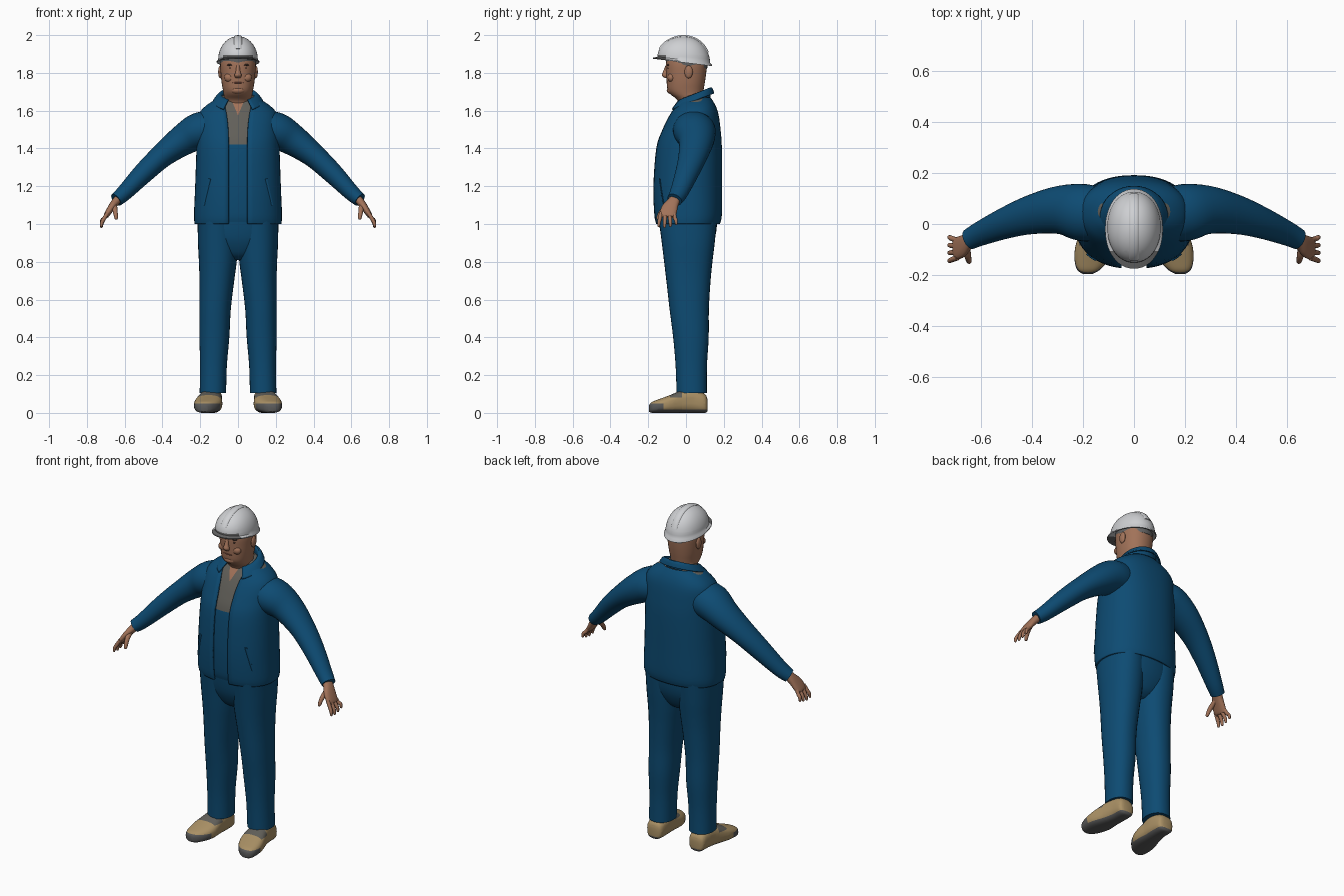
import bpy, bmesh
from math import sin, cos, pi, asin, copysign, radians
from mathutils import Vector

if "Cube" in bpy.data.objects:
    bpy.data.objects.remove(bpy.data.objects["Cube"])

X, Y, Z = Vector((1, 0, 0)), Vector((0, 1, 0)), Vector((0, 0, 1))


def material(name, r, g, b):
    m = bpy.data.materials.new(name)
    m.use_nodes = True
    m.diffuse_color = (r, g, b, 1)
    m.node_tree.nodes["Principled BSDF"].inputs["Base Color"].default_value = (r, g, b, 1)
    return m


blue = material("work_blue", .004, .07, .17)
grey = material("shirt_grey", .12, .115, .1)
skin_tone = material("skin", .36, .17, .1)
white = material("helmet_white", .62, .63, .65)
visor = material("helmet_grey", .13, .13, .13)
tan = material("boot_tan", .40, .28, .13)
rubber = material("sole_grey", .1, .1, .1)
dark = material("brow_dark", .07, .04, .03)
lip = material("lip", .22, .08, .055)


def finish(name, bm, mats, rule=None, mirror=False, thick=0):
    """Turn a bmesh into a smooth object, coloured by a rule on face centres."""
    me = bpy.data.meshes.new(name)
    for m in mats:
        me.materials.append(m)
    if rule:
        for f in bm.faces:
            f.material_index = rule(f.calc_center_median())
    bm.to_mesh(me)
    bm.free()
    me.shade_smooth()
    me.set_sharp_from_angle(angle=radians(42))
    ob = bpy.data.objects.new(name, me)
    bpy.context.collection.objects.link(ob)
    if thick:
        s = ob.modifiers.new("thickness", "SOLIDIFY")
        s.thickness, s.offset = thick, -1
    if mirror:
        ob.modifiers.new("mirror", "MIRROR")
    return ob


def smooth_path(rings, steps):
    """Catmull-Rom interpolation of every ring value."""
    out = []
    last = len(rings) - 1
    for i in range(last):
        a, b, c, d = (rings[min(max(i + k, 0), last)] for k in (-1, 0, 1, 2))
        for s in range(steps):
            t = s / steps
            out.append([q + .5 * t * (r - p + t * (2*p - 5*q + 4*r - w + t * (3*(q - r) + w - p)))
                        for p, q, r, w in zip(a, b, c, d)])
    return out + [list(rings[last])]


def loft(name, rings, mats, n=32, steps=4, p=2.0, axis=Z, side=X, cuts=(), warp=None, **kw):
    """Skin rings (x, y, z, half width, half depth[, front gap]); axis None follows the path."""
    bm = bmesh.new()
    path = smooth_path(rings, steps)
    is_open = len(path[0]) > 5
    loops = []
    for i, r in enumerate(path):
        c = Vector(r[:3])
        ax = axis or (Vector(path[min(i + 1, len(path) - 1)][:3]) - Vector(path[max(i - 1, 0)][:3])).normalized()
        u = (side - ax * side.dot(ax)).normalized()
        v = ax.cross(u)
        t0 = asin((r[5] / r[3]) ** (p / 2)) if is_open else 0
        loop = []
        for k in range(n + is_open):
            t = t0 + (2 * pi - 2 * t0) * k / n
            s, q = (copysign(abs(w) ** (2 / p), w) for w in (sin(t), cos(t)))
            co = c + u * r[3] * s - v * r[4] * q
            loop.append(bm.verts.new(warp(co) if warp else co))
        loops.append(loop)
    for a, b in zip(loops, loops[1:]):
        for k in range(n):
            j = k + 1 if is_open else (k + 1) % n
            bm.faces.new((a[k], a[j], b[j], b[k]))
    if not is_open:
        bm.faces.new(loops[0][::-1])
        bm.faces.new(loops[-1])
        bmesh.ops.recalc_face_normals(bm, faces=bm.faces[:])
    for co, no in cuts:
        bmesh.ops.bisect_plane(bm, geom=bm.verts[:] + bm.edges[:] + bm.faces[:],
                               plane_co=co, plane_no=no)
    return finish(name, bm, mats, **kw)


def ball(name, centre, size, mat, **kw):
    bm = bmesh.new()
    bmesh.ops.create_uvsphere(bm, u_segments=16, v_segments=10, radius=1)
    for v in bm.verts:
        v.co = Vector(centre) + Vector(a * b for a, b in zip(v.co, size))
    return finish(name, bm, [mat], **kw)


# Jacket: an open-fronted shell
jacket = [(0, .01, 1.0, .23, .17, .05), (0, .01, 1.05, .233, .18, .05),
          (0, .008, 1.2, .227, .183, .05), (0, .015, 1.4, .22, .175, .05),
          (0, .028, 1.5, .218, .155, .052), (0, .042, 1.58, .208, .13, .06),
          (0, .05, 1.63, .165, .105, .07), (0, .05, 1.67, .10, .08, .07)]
loft("jacket", jacket, [blue], n=48, p=2.3, thick=.012)

# Shirt and overall front worn underneath, with an open V neck
slope, v_low = .42, 1.575
inner = [(r[0], r[1], r[2] + .01, r[3] - .015, r[4] - .016) for r in jacket]
loft("shirt_and_overall", inner, [blue, grey, skin_tone], n=48, p=2.3,
     cuts=[((0, 0, 1.42), Z)] + [((0, 0, v_low), (s, 0, -slope)) for s in (1, -1)],
     rule=lambda c: 0 if c.z < 1.42 else 2 if c.y < .05 and abs(c.x) < slope * (c.z - v_low) else 1)


# Collars, tilted down towards the front
def collar_tilt(co):
    return co + Z * .4 * (co.y - .05)


loft("jacket_collar", [(0, .045, 1.64, .09, .085, .05), (0, .045, 1.678, .09, .083, .05),
                       (0, .04, 1.68, .103, .094, .055), (0, .025, 1.652, .128, .117, .075)],
     [blue], warp=collar_tilt, thick=.008)
loft("shirt_collar", [(0, .035, 1.62, .088, .088, .018), (0, .04, 1.662, .08, .075, .03)],
     [grey], warp=collar_tilt, thick=.006)

# Slanted pocket welts
welt = []
for x, z in ((.15, 1.24), (.165, 1.17), (.18, 1.10)):
    welt.append((x, .008 - .182 * (1 - (x / .229) ** 2.3) ** (1 / 2.3), z, .008, .004))
loft("pocket_welts", welt, [blue], n=8, axis=None, mirror=True)

# Sleeves
loft("sleeves", [(.10, .03, 1.505, .10, .095), (.20, .045, 1.493, .112, .099),
                 (.29, .055, 1.445, .095, .083), (.40, .037, 1.363, .077, .064),
                 (.50, .005, 1.27, .062, .055), (.60, -.037, 1.167, .048, .043),
                 (.645, -.06, 1.128, .041, .037)],
     [blue], axis=None, side=Y, mirror=True)

# Hands
loft("palms", [(.62, -.05, 1.148, .028, .022), (.65, -.068, 1.115, .032, .021),
               (.675, -.088, 1.08, .043, .018), (.697, -.098, 1.045, .042, .014),
               (.70, -.099, 1.038, .03, .007)],
     [skin_tone], n=20, p=2.4, axis=None, side=Y, mirror=True)
for i, finger in enumerate(("index", "middle", "ring", "little")):
    off = (i - 1.5) * .023
    drop = (.004, 0, .005, .016)[i]
    y = -.098 + off
    loft(finger + "_fingers",
         [(.69, y, 1.06, .010, .010), (.708, y + off * .15, 1.03, .0105, .0105),
          (.72, y + off * .3, 1.005 + drop, .0095, .0095),
          (.723, y + off * .35, .985 + drop, .007, .007),
          (.723, y + off * .35, .979 + drop, .002, .002)],
         [skin_tone], n=10, steps=3, axis=None, side=Y, mirror=True)
loft("thumbs", [(.655, -.08, 1.105, .015, .015), (.652, -.115, 1.08, .014, .014),
                (.648, -.136, 1.055, .012, .012), (.645, -.148, 1.03, .009, .009),
                (.645, -.15, 1.023, .002, .002)],
     [skin_tone], n=10, axis=None, side=X, mirror=True)

# Trousers
loft("trouser_legs", [(.133, .03, .105, .07, .08), (.13, .028, .25, .071, .083),
                      (.125, .026, .4, .079, .094), (.121, .017, .55, .083, .104),
                      (.112, .013, .7, .092, .117), (.107, .012, .8, .10, .128),
                      (.106, .012, .9, .106, .14), (.106, .01, 1.03, .108, .155)],
     [blue], p=2.2, mirror=True)
loft("trouser_seat", [(0, .012, .81, .06, .06), (0, .012, .84, .11, .1), (0, .012, .9, .185, .132),
                      (0, .012, .96, .208, .148), (0, .01, 1.04, .212, .157)], [blue], p=2.3)


# Boots with sole, toe guard and instep panel
def boot_colour(c):
    if c.z < .018 or (c.y < -.12 and c.z < .05):
        return 1
    return 2 if -.085 < c.y < -.02 and c.z > .082 else 0


loft("boots", [(.14, .114, .04, .025, .03), (.14, .10, .05, .048, .05), (.14, .04, .064, .056, .064),
               (.147, -.02, .06, .062, .06), (.157, -.09, .046, .073, .046),
               (.168, -.145, .036, .064, .036), (.178, -.18, .029, .044, .029),
               (.181, -.195, .024, .02, .018)],
     [tan, rubber, grey], axis=-Y, p=2.7, mirror=True, rule=boot_colour,
     cuts=[((0, 0, .018), Z), ((0, 0, .05), Z), ((0, 0, .082), Z), ((0, -.12, 0), Y),
           ((0, -.085, 0), Y), ((0, -.02, 0), Y)])

# Head and face
loft("head", [(0, .045, 1.58, .076, .068), (0, .03, 1.65, .073, .072), (0, .005, 1.685, .076, .085),
              (0, -.002, 1.71, .08, .095), (0, -.001, 1.75, .087, .101), (0, .001, 1.80, .092, .106),
              (0, .002, 1.85, .094, .108), (0, .003, 1.90, .085, .10)], [skin_tone], p=2.2)
ball("chin", (0, -.072, 1.708), (.042, .03, .022), skin_tone)
loft("nose", [(0, -.10, 1.84, .009, .008), (0, -.108, 1.81, .012, .012),
              (0, -.111, 1.787, .019, .017), (0, -.104, 1.772, .012, .008)], [skin_tone], n=14)
ball("ears", (.094, .014, 1.805), (.011, .022, .034), skin_tone, mirror=True)
ball("cheeks", (.045, -.078, 1.775), (.028, .02, .024), skin_tone, mirror=True)
ball("brows", (.038, -.094, 1.842), (.022, .008, .005), dark, mirror=True)
ball("eyes", (.036, -.094, 1.826), (.012, .006, .005), dark, mirror=True)
ball("mouth", (0, -.096, 1.748), (.03, .008, .005), lip)


# Hard hat, sheared so the rim drops towards the back
def hat_tilt(co):
    return co - Z * .12 * co.y * max(0, 2 - co.z) / .14


def hat_colour(c):
    if c.z - .0 < 1.853 - .12 * c.y:
        return 1
    return 1 if c.y < -.105 and c.z < 1.895 else 0


dome = [(0, -.012, 1.868 + .126 * sin(a), .104 * cos(a) + .001, .138 * cos(a) + .001)
        for a in (k * pi / 24 for k in range(13))]
loft("hard_hat", [(0, -.01, 1.868, .085, .11), (0, -.018, 1.853, .108, .148),
                  (0, -.019, 1.853, .113, .156), (0, -.019, 1.859, .113, .156)] + dome,
     [white, visor], n=48, steps=1, p=2.1, warp=hat_tilt, rule=hat_colour,
     cuts=[((0, 0, 1.895), Z), ((0, -.105, 0), Y)])
loft("hat_ridge", [(0, -.012 - .136 * cos(a), 1.868 + .125 * sin(a), .02, .007)
                   for a in (radians(d) for d in range(22, 159, 8))],
     [white], n=12, steps=1, axis=None, side=X, warp=hat_tilt)
loft("hat_headband", [(0, .004, 1.835, .094, .108), (0, .003, 1.865, .097, .112)], [visor],
     warp=lambda co: co - Z * .12 * co.y)
